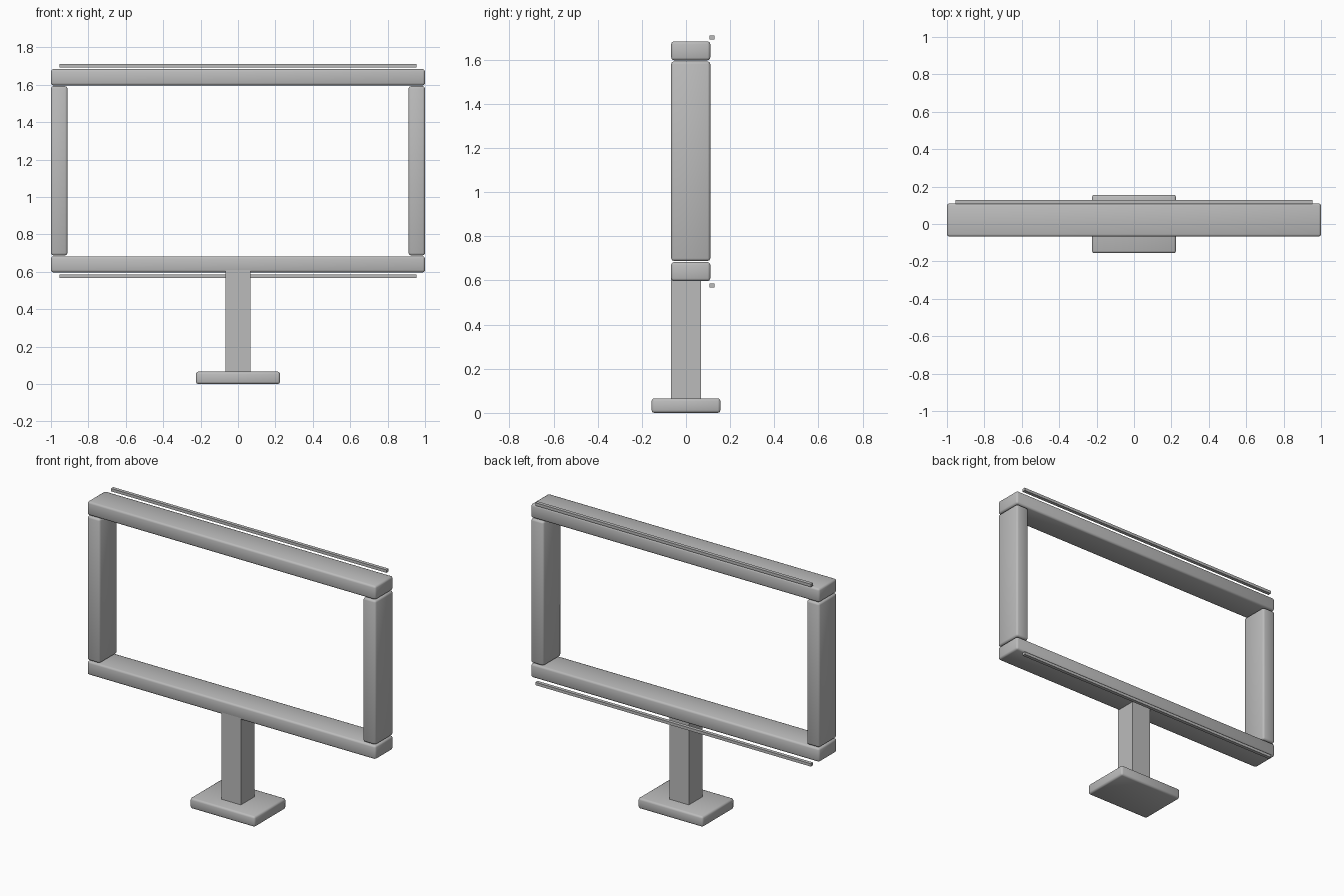
import bpy
import math

cube = bpy.data.objects.get("Cube")
if cube:
    bpy.data.objects.remove(cube, do_unlink=True)

grey = bpy.data.materials.new("plain grey")
grey.use_nodes = True
colour = (0.5, 0.5, 0.5, 1)
grey.diffuse_color = colour
grey.node_tree.nodes["Principled BSDF"].inputs["Base Color"].default_value = colour


def box(name, x, y, z, bevel=0.0):
    """Box between (low, high) pairs, with optional softly rounded edges."""
    spans = (x, y, z)
    bpy.ops.mesh.primitive_cube_add(size=1, location=[(a + b) / 2 for a, b in spans])
    ob = bpy.context.object
    ob.name = name
    ob.scale = [b - a for a, b in spans]
    bpy.ops.object.transform_apply(location=False, rotation=False, scale=True)
    ob.data.materials.append(grey)
    if bevel:
        mod = ob.modifiers.new("rounded edges", 'BEVEL')
        mod.width = bevel
        mod.segments = 2
        bpy.ops.object.modifier_apply(modifier=mod.name)
        bpy.ops.object.shade_smooth_by_angle(angle=math.radians(60))
    return ob


FRAME_Y = (-0.067, 0.11)
RAIL_Y = (0.106, 0.128)
ROUND = 0.012

# Stand
box("base_plate", (-0.225, 0.225), (-0.156, 0.156), (0, 0.066), ROUND)
box("stand_post", (-0.067, 0.067), (-0.067, 0.067), (0.05, 0.61))

# Horizontal beams of the frame, each with a thin rail behind its outer side
for level, beam_z, rail_z in (("bottom", 0.597, 0.567), ("top", 1.597, 1.692)):
    box(level + "_beam", (-1, 1), FRAME_Y, (beam_z, beam_z + 0.086), ROUND)
    box(level + "_rail", (-0.955, 0.955), RAIL_Y, (rail_z, rail_z + 0.018))

# Upright sides of the frame
for side, inner, outer in (("right", -0.912, -1), ("left", 0.912, 1)):
    box(side + "_upright", sorted((inner, outer)), FRAME_Y, (0.688, 1.592), ROUND)
